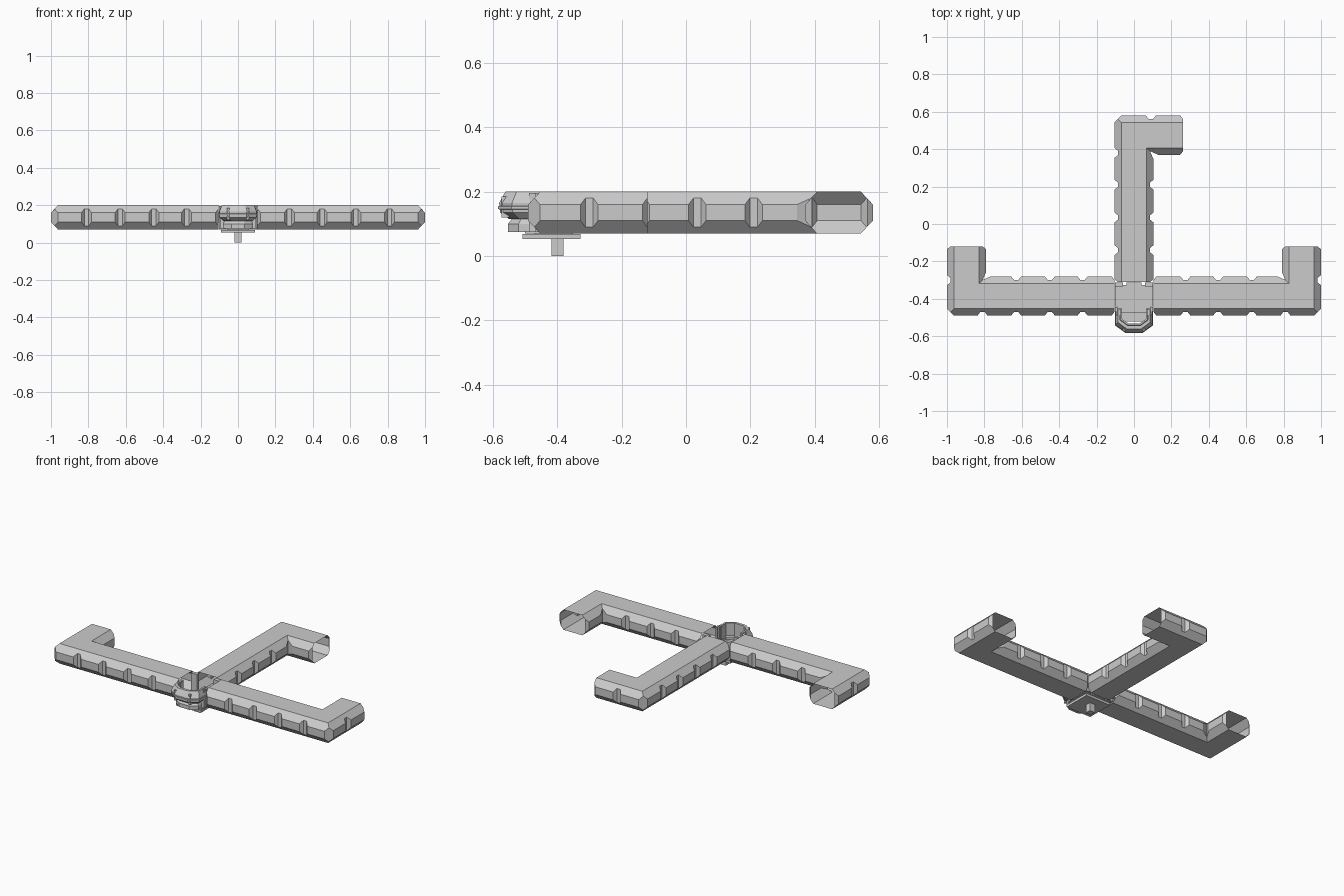
import bpy, bmesh, math
from mathutils import Vector

if "Cube" in bpy.data.objects:
    bpy.data.objects.remove(bpy.data.objects["Cube"])

K, F, S = 0.0675, 0.105, 0.086          # half widths: flat top, full bulge, groove floor
ZB, ZT = 0.07, 0.20
HY = -0.385                             # hub centre line


def finish(bm, name):
    bmesh.ops.recalc_face_normals(bm, faces=bm.faces)
    me = bpy.data.meshes.new(name)
    bm.to_mesh(me)
    bm.free()
    ob = bpy.data.objects.new(name, me)
    bpy.context.collection.objects.link(ob)
    return ob


def box(name, x0, x1, y0, y1, z0, z1):
    bm = bmesh.new()
    bmesh.ops.create_cube(bm, size=1)
    for v in bm.verts:
        v.co = Vector(((x0 + x1) / 2 + v.co.x * (x1 - x0),
                       (y0 + y1) / 2 + v.co.y * (y1 - y0),
                       (z0 + z1) / 2 + v.co.z * (z1 - z0)))
    return finish(bm, name)


def notched(start, end, notches, taper_start, taper_end):
    """Stations (distance, half width) of one wall run, with grooves."""
    run = [(start, S), (start + .015, F)] if taper_start else [(start, F)]
    for n in notches:
        run += [(n - .027, F), (n - .012, S), (n + .012, S), (n + .027, F)]
    run += [(end - .015, F), (end, S)] if taper_end else [(end, F)]
    return run


# L-shaped octagonal corridor, open at both ends
def corridor(name, place, u0, lc, arm, outer, inner, arm_notch):
    bm, cache = bmesh.new(), {}

    def vert(u, v, z):
        x, y = place(u, v)
        key = (round(x, 5), round(y, 5), round(z, 5))
        if key not in cache:
            cache[key] = bm.verts.new(key)
        return cache[key]

    def face(vs):
        vs = list(dict.fromkeys(vs))
        if len(vs) > 2:
            bm.faces.new(vs)

    rims = []
    for sg, notches, arm_n, back in ((-1, outer, [arm_notch], -K), (1, inner, [], .13)):
        cols = []
        main = [((d, sg * K), (d, sg * o), o)
                for d, o in notched(u0, lc - back, notches, True, False)]
        bend = [((lc - sg * K, sg * K), (lc - sg * S, sg * S), S)]
        tip = [((lc - sg * K, d), (lc - sg * o, d), o)
               for d, o in notched(back, arm, arm_n, False, True)]
        for t, s, o in main + bend + tip:
            dz = .04 if o == F else .02
            cols.append([vert(*t, ZT), vert(*s, ZT - dz), vert(*s, ZB + dz), vert(*t, ZB)])
        for a, b in zip(cols, cols[1:]):
            for i in range(3):
                face([a[i], b[i], b[i + 1], a[i + 1]])
        rims.append(cols)
    for i in (0, 3):                    # roof and floor
        face([c[i] for c in rims[0]] + [c[i] for c in reversed(rims[1])])
    return finish(bm, name)


for side, s in (("left", -1), ("right", 1)):
    corridor(side + "_corridor", lambda u, v, s=s: (s * u, HY + v), .105, .895, .265,
             [.275, .45, .63, .81], [.275, .45, .63], .085)
corridor("back_corridor", lambda u, v: (v, HY + u), .075, .86, .262,
         [.245, .42, .595, .765], [.245, .42, .595], .09)


# Front bay: angular wall swept round a half octagon
def bay(name, rings):
    base = [(-.1, -.455), (-.1, -.54), (-.045, -.58), (.045, -.58), (.1, -.54), (.1, -.455)]
    bm = bmesh.new()
    cols = [[bm.verts.new((x * k, -.44 + (y + .44) * k, z)) for k, z in rings]
            for x, y in base]
    n = len(rings)
    for a, b in zip(cols, cols[1:]):
        for i in range(n):
            j = (i + 1) % n
            bm.faces.new([a[i], b[i], b[j], a[j]])
    bm.faces.new(cols[0])
    bm.faces.new(cols[-1])
    return finish(bm, name)


bay("bay_wall", [(.78, .115), (.98, .135), (1, .165), (.86, .2), (.74, .2), (.74, .115)])
bay("bay_base", [(.8, .075), (.8, .1), (.72, .115), (.66, .115), (.66, .075)])
bay("bay_trim", [(.97, .143), (1.02, .146), (1.02, .154), (.97, .157)])
box("front_step", -.07, .07, -.52, -.47, .08, .1)

# Hub floor, door frames and corner posts
box("hub_floor", -.09, .09, -.5, -.325, .07, .078)
for s in (-1, 1):
    a, b = sorted((s * .088, s * .102))
    for y in (-.455, -.325):
        box("side_door_post", a, b, y - .012, y + .012, .075, .195)
    box("side_door_sill", a, b, -.44, -.335, .07, .085)
    a, b = sorted((s * .06, s * .09))
    box("back_corner_post", a, b, -.335, -.312, .075, .195)
    a, b = sorted((s * .072, s * .096))
    box("front_corner_post", a, b, -.487, -.46, .075, .195)
    a, b = sorted((s * .045, s * .058))
    box("bay_mullion", a, b, -.572, -.55, .12, .185)
box("back_door_sill", -.04, .04, -.335, -.312, .07, .085)

# Base plate and support leg
box("base_plate", -.09, .09, -.508, -.328, .053, .068)
box("plate_spacer", -.06, .06, -.47, -.35, .066, .072)
box("support_leg", -.019, .019, -.418, -.38, 0, .055)
